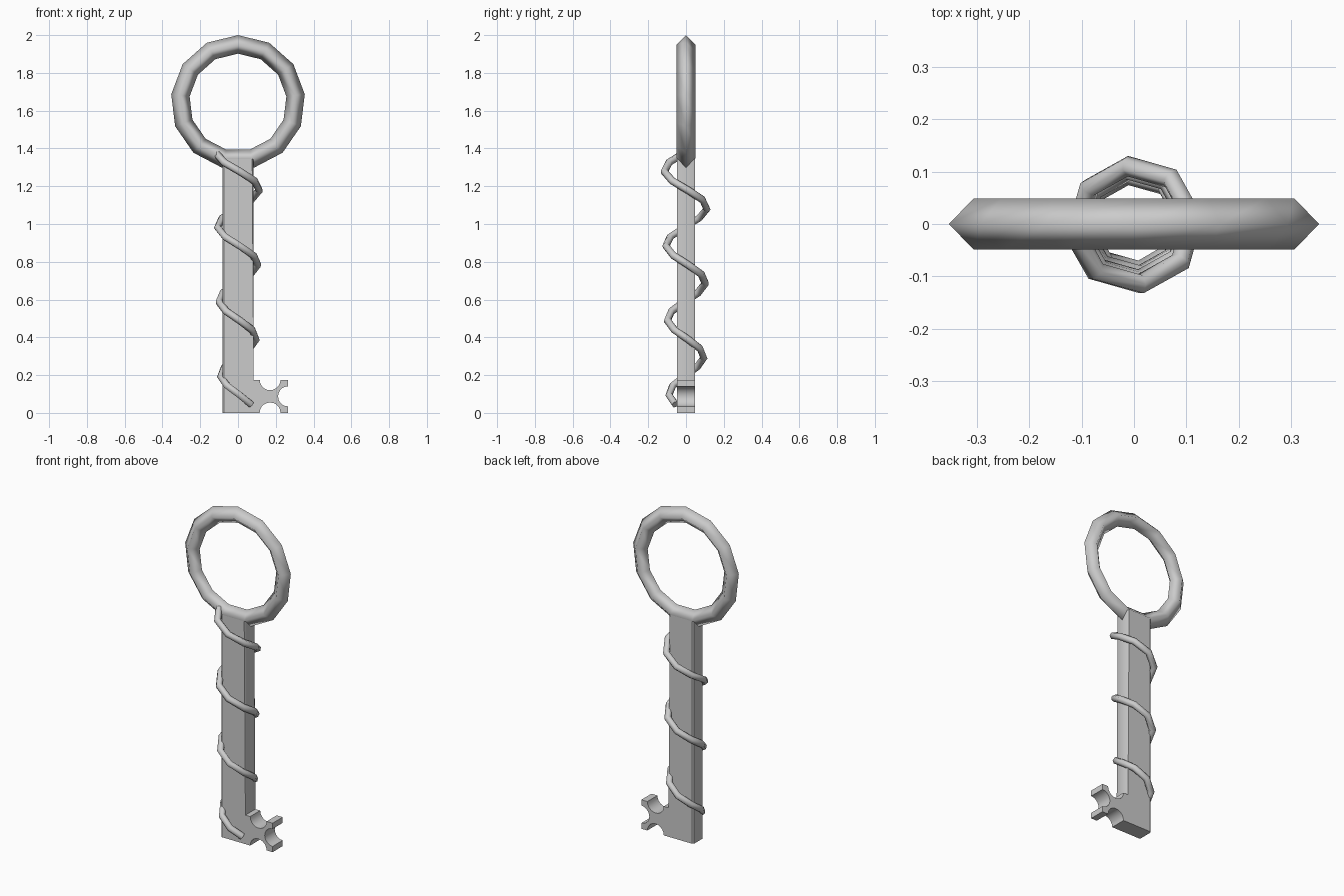
import bpy, bmesh
from math import sin, cos, pi, radians

if "Cube" in bpy.data.objects:
    bpy.data.objects.remove(bpy.data.objects["Cube"])

HALF = 0.048  # half thickness of the key


def smooth(obj, angle):
    bpy.ops.object.select_all(action='DESELECT')
    bpy.context.view_layer.objects.active = obj
    obj.select_set(True)
    bpy.ops.object.shade_smooth_by_angle(angle=radians(angle))


def arc(cx, cz, r, a0, a1, n=10):
    return [(cx + r * cos(radians(a0 + (a1 - a0) * i / n)),
             cz + r * sin(radians(a0 + (a1 - a0) * i / n))) for i in range(n + 1)]


# Shaft and notched bit: one outline, extruded in depth
outline = [(-0.083, 0)]
outline += arc(0.17, 0, 0.055, 180, 0)
outline += [(0.265, 0)]
outline += arc(0.265, 0.0875, 0.053, 270, 90)
outline += [(0.265, 0.175)]
outline += arc(0.17, 0.175, 0.055, 360, 180)
outline += [(0.083, 0.175), (0.083, 1.345), (-0.083, 1.345)]
bm = bmesh.new()
face = bm.faces.new([bm.verts.new((x, -HALF, z)) for x, z in outline])
ext = bmesh.ops.extrude_face_region(bm, geom=[face])
for v in ext["geom"]:
    if isinstance(v, bmesh.types.BMVert):
        v.co.y = HALF
# narrow chamfer on the long shaft edges
long_edges = [e for e in bm.edges if e.calc_length() > 1]
bmesh.ops.bevel(bm, geom=long_edges, offset=0.008, segments=1, affect='EDGES')
bmesh.ops.recalc_face_normals(bm, faces=bm.faces)
mesh = bpy.data.meshes.new("shaft_and_bit")
bm.to_mesh(mesh)
bm.free()
shaft = bpy.data.objects.new("shaft_and_bit", mesh)
bpy.context.collection.objects.link(shaft)
smooth(shaft, 30)

# Ring handle: 13 sided torus with a diamond section, one corner at the top
bpy.ops.mesh.primitive_torus_add(major_segments=13, minor_segments=4,
                                 major_radius=0.307, minor_radius=0.049,
                                 location=(0, 0, 1.644), rotation=(pi / 2, 0, 0))
ring = bpy.context.object
ring.name = "ring_handle"
for v in ring.data.vertices:  # turn so a corner points up
    v.co.x, v.co.y = -v.co.y, v.co.x
smooth(ring, 95)

# Wire coiling down the shaft, narrowing slightly
curve = bpy.data.curves.new("coiled_wire", 'CURVE')
curve.dimensions = '3D'
curve.bevel_depth = 0.02
curve.bevel_resolution = 1
curve.use_fill_caps = True
n = 27
spline = curve.splines.new('POLY')
spline.points.add(n)
for i, p in enumerate(spline.points):
    t = i / n
    a = radians(-174 + 45 * i)
    r = 0.117 - 0.028 * t
    p.co = (r * cos(a), r * sin(a), 1.375 - 1.33 * t, 1)
wire = bpy.data.objects.new("coiled_wire", curve)
bpy.context.collection.objects.link(wire)
